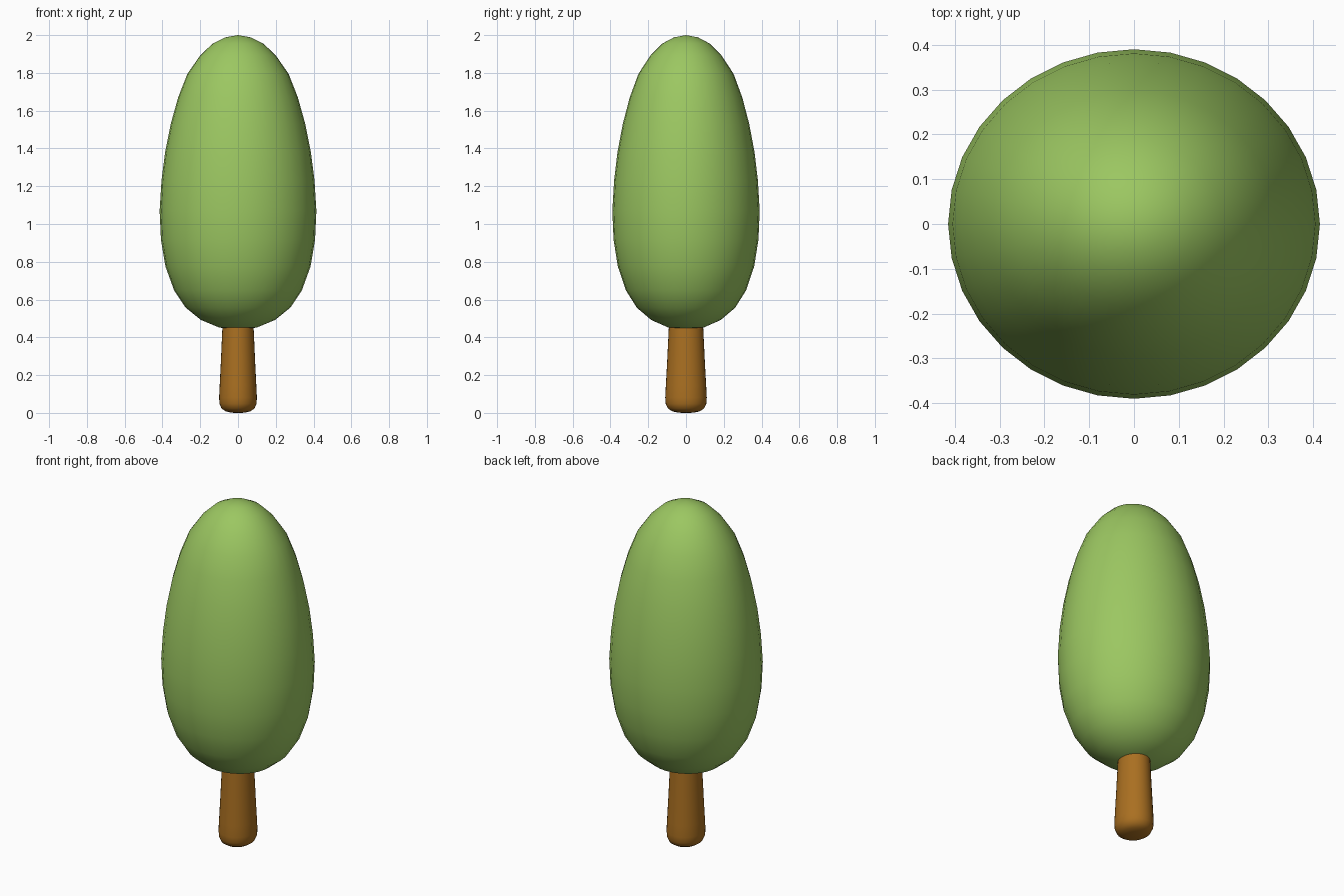
import bpy, bmesh, math

if "Cube" in bpy.data.objects:
    bpy.data.objects.remove(bpy.data.objects["Cube"])


def material(name, rgb):
    mat = bpy.data.materials.new(name)
    mat.diffuse_color = (*rgb, 1)
    mat.use_nodes = True
    mat.node_tree.nodes["Principled BSDF"].inputs["Base Color"].default_value = mat.diffuse_color
    return mat


def revolve(name, profile, depth_scale, mat, sides=32):
    """Spin a bottom-to-top (radius, z) profile about z; end points sit on the axis."""
    bm = bmesh.new()
    rings = []
    for r, z in profile[1:-1]:
        rings.append([bm.verts.new((r * math.cos(2 * math.pi * i / sides),
                                    r * depth_scale * math.sin(2 * math.pi * i / sides), z))
                      for i in range(sides)])
    bottom = bm.verts.new((0, 0, profile[0][1]))
    top = bm.verts.new((0, 0, profile[-1][1]))
    for i in range(sides):
        j = (i + 1) % sides
        bm.faces.new((bottom, rings[0][j], rings[0][i]))
        bm.faces.new((top, rings[-1][i], rings[-1][j]))
        for a, b in zip(rings, rings[1:]):
            bm.faces.new((a[i], a[j], b[j], b[i]))
    for f in bm.faces:
        f.smooth = True
    mesh = bpy.data.meshes.new(name)
    bm.to_mesh(mesh)
    bm.free()
    mesh.materials.append(mat)
    obj = bpy.data.objects.new(name, mesh)
    bpy.context.collection.objects.link(obj)
    return obj


# Egg-shaped crown, slightly flattened front to back
crown = [(0, 0.44), (0.10, 0.452), (0.196, 0.492), (0.277, 0.557), (0.338, 0.648),
         (0.384, 0.775), (0.408, 0.917), (0.415, 1.07), (0.405, 1.23), (0.386, 1.38),
         (0.356, 1.53), (0.317, 1.67), (0.268, 1.795), (0.199, 1.894), (0.134, 1.955),
         (0.068, 1.988), (0, 2.0)]
revolve("foliage", crown, 0.94, material("leaf_green", (0.33, 0.57, 0.12)))

# Tapered trunk with rounded foot, slightly deeper than wide
trunk = [(0, 0.004), (0.035, 0.005), (0.065, 0.012), (0.087, 0.027), (0.098, 0.052),
         (0.100, 0.085), (0.097, 0.15), (0.091, 0.27), (0.083, 0.45), (0.079, 0.54),
         (0, 0.55)]
for_trunk = [(r, max(0, z - 0.004)) for r, z in trunk]
revolve("trunk", for_trunk, 1.1, material("bark_brown", (0.40, 0.16, 0.015)))
